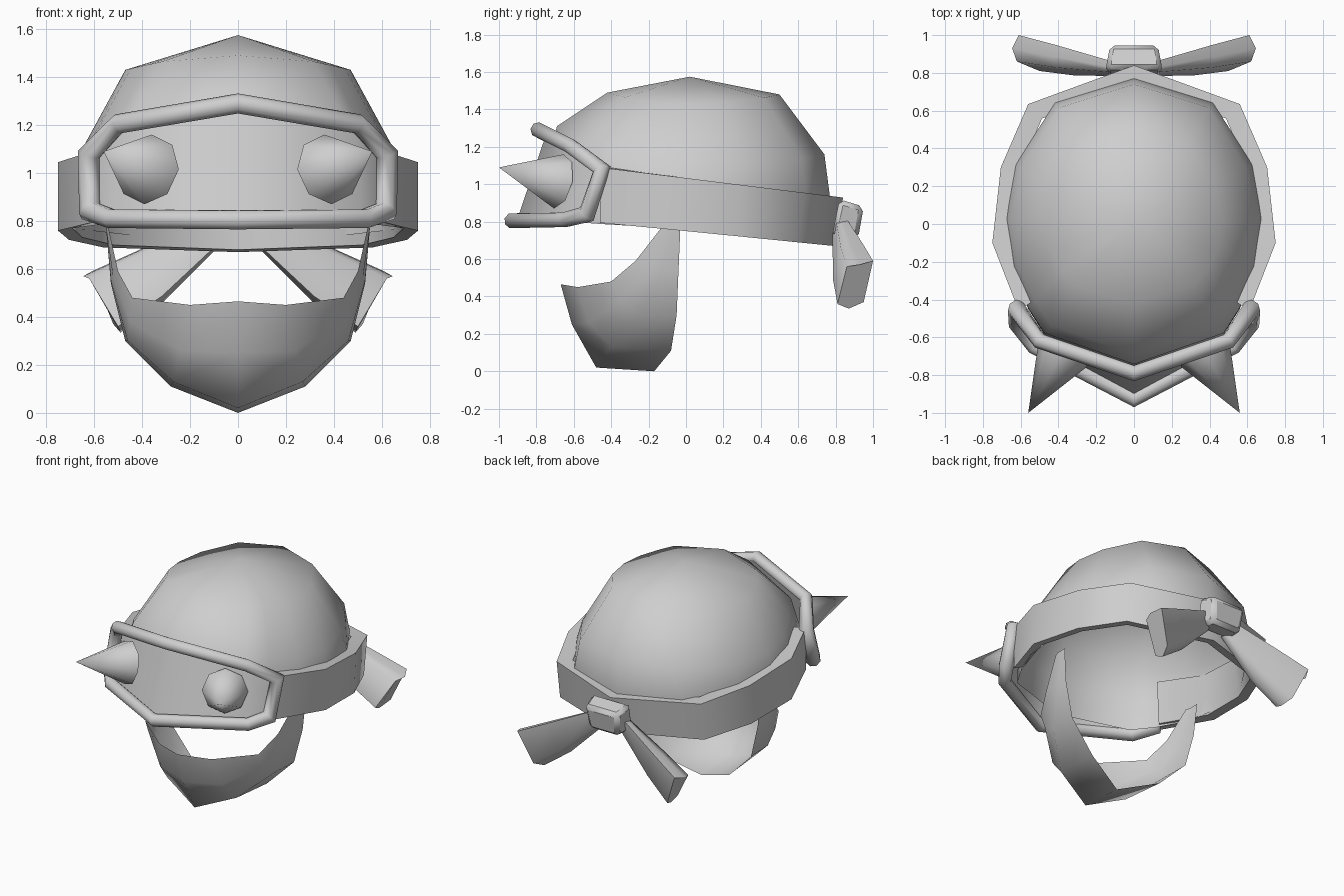
import bpy
import bmesh
from math import sin, cos, radians
from mathutils import Vector

cube = bpy.data.objects.get("Cube")
if cube:
    bpy.data.objects.remove(cube, do_unlink=True)

GREY = (0.62, 0.62, 0.62, 1)
grey = bpy.data.materials.new("plain grey")
grey.use_nodes = True
grey.diffuse_color = GREY
grey.node_tree.nodes["Principled BSDF"].inputs["Base Color"].default_value = GREY
CENTRE = Vector((0, -0.1, 0.75))


def select_only(obj):
    bpy.ops.object.select_all(action="DESELECT")
    obj.select_set(True)
    bpy.context.view_layer.objects.active = obj


def smooth(obj, angle):
    select_only(obj)
    bpy.ops.object.shade_smooth_by_angle(angle=radians(angle))


def mirror(obj):
    mod = obj.modifiers.new("mirror", "MIRROR")
    mod.merge_threshold = 0.002


def loft(name, rows, closed=False, caps="", angle=60):
    """Skin matching rows of points, mirrored across x."""
    bm = bmesh.new()
    grid = [[bm.verts.new(p) for p in row] for row in rows]
    count = len(grid[0])
    for a, b in zip(grid, grid[1:]):
        for i in range(count if closed else count - 1):
            j = (i + 1) % count
            bm.faces.new((a[i], a[j], b[j], b[i]))
    if "start" in caps:
        bm.faces.new(grid[0])
    if "end" in caps:
        bm.faces.new(grid[-1])
    bmesh.ops.remove_doubles(bm, verts=bm.verts, dist=0.001)
    bmesh.ops.recalc_face_normals(bm, faces=bm.faces)
    outward = sum(f.normal.dot(f.calc_center_median() - CENTRE) * f.calc_area()
                  for f in bm.faces)
    if outward < 0:
        bmesh.ops.reverse_faces(bm, faces=bm.faces)
    mesh = bpy.data.meshes.new(name)
    bm.to_mesh(mesh)
    bm.free()
    obj = bpy.data.objects.new(name, mesh)
    bpy.context.collection.objects.link(obj)
    mesh.materials.append(grey)
    smooth(obj, angle)
    mirror(obj)
    return obj


# Hollow dome: each ring is half width, then (y, z) at front, and back, and side z
def dome_ring(width, front, back, side_z):
    ring = []
    for degrees in (90, 54, 24, 2, -18, -36, -49, -90):
        c, s = cos(radians(degrees)), sin(radians(degrees))
        y, z = back if s > 0 else front
        swell = 1.03 if degrees in (54, -49) else 1
        ring.append((width * c * swell if abs(degrees) < 90 else 0,
                     abs(s) * y * swell, side_z + (z - side_z) * s * s))
    return ring


loft("dome", [
    [(0, 0.02, 1.575)] * 8,
    dome_ring(0.47, (-0.42, 1.49), (0.5, 1.48), 1.43),
    dome_ring(0.65, (-0.69, 1.31), (0.74, 1.16), 1.1),
    dome_ring(0.69, (-0.76, 1.05), (0.77, 0.93), 0.98),
    dome_ring(0.69, (-0.77, 0.82), (0.74, 0.72), 0.77),
])

# Tilted headband, a thick strip running from the visor round to the knot
band_rows = []
for x, y in ((0, 0.84), (0.56, 0.635), (0.705, 0.3), (0.75, -0.1), (0.61, -0.46)):
    top, bottom = 1.033 - 0.124 * y, 0.75 - 0.095 * y
    low_y = y - 0.06 * max(y, 0)
    band_rows.append([(x, y, top), (x, low_y, bottom),
                      (x * 0.92, low_y * 0.92, bottom + 0.01),
                      (x * 0.87, y * 0.88, top)])
loft("headband", band_rows, closed=True, caps="end")

# Visor: rounded frame and a slightly recessed panel
upper = [(0, -0.79, 1.29), (0.5, -0.62, 1.205), (0.62, -0.45, 1.08)]
lower = [(0, -0.93, 0.805), (0.53, -0.65, 0.81), (0.615, -0.53, 0.84)]


def recessed(points, depth):
    return [(x * 0.98, y + depth, z) for x, y, z in points]


loft("visor_panel", [recessed(upper, 0.05), recessed(lower, 0.025)])

half = upper + lower[::-1]
loop = half + [(-x, y, z) for x, y, z in half[::-1] if x]
curve = bpy.data.curves.new("visor_frame", "CURVE")
curve.dimensions = "3D"
curve.bevel_depth = 0.042
curve.bevel_resolution = 2
spline = curve.splines.new("POLY")
spline.points.add(len(loop) - 1)
for point, co in zip(spline.points, loop):
    point.co = (*co, 1)
    # Thicken the side corners, where the bend pinches the tube
    point.radius = 1.2 if abs(co[0]) > 0.6 else 1
spline.use_cyclic_u = True
frame = bpy.data.objects.new("visor_frame", curve)
bpy.context.collection.objects.link(frame)
curve.materials.append(grey)
select_only(frame)
bpy.ops.object.convert(target="MESH")
smooth(bpy.context.object, 65)

# Pointed eye spikes
tip, base = Vector((0.56, -1, 1.09)), Vector((0.375, -0.68, 1.015))
axis = tip - base
bpy.ops.mesh.primitive_cone_add(
    vertices=8, radius1=0.148, radius2=0, depth=axis.length,
    location=(tip + base) / 2, rotation=axis.to_track_quat("Z", "Y").to_euler())
spike = bpy.context.object
spike.name = "eye_spikes"
spike.data.materials.append(grey)
smooth(spike, 60)
# Move the origin to the world centre so the mirror works across x
bpy.ops.object.transform_apply(location=True, rotation=True, scale=True)
mirror(spike)

# Chin guard: a sheet hanging from a strap on each side
loft("chin_guard", [
    [(0, -0.67, 0.465), (0, -0.61, 0.25), (0, -0.48, 0.02), (0, -0.17, 0)],
    [(0.2, -0.58, 0.45), (0.24, -0.52, 0.26), (0.27, -0.4, 0.13), (0.28, -0.08, 0.11)],
    [(0.44, -0.4, 0.48), (0.45, -0.35, 0.38), (0.46, -0.25, 0.3), (0.47, -0.05, 0.3)],
    [(0.5, -0.27, 0.59), (0.52, -0.19, 0.56), (0.53, -0.12, 0.55), (0.53, -0.04, 0.54)],
    [(0.54, -0.13, 0.77), (0.55, -0.1, 0.77), (0.55, -0.06, 0.77), (0.55, -0.03, 0.77)],
])

# Knot at the back
section = [(0.15, 0.82, 0.92), (0.13, 0.95, 0.88), (0.11, 0.92, 0.71), (0.15, 0.78, 0.72)]
knot = loft("knot", [[(0, y, z) for x, y, z in section], section],
            closed=True, caps="end")
bevel = knot.modifiers.new("bevel", "BEVEL")
bevel.width = 0.025
bevel.segments = 1

# Flared tails hanging from the knot
flare = [(0.645, 0.93, 0.57), (0.61, 1, 0.59), (0.52, 0.95, 0.37),
         (0.49, 0.87, 0.335), (0.5, 0.81, 0.36), (0.62, 0.86, 0.56)]
middle = sum((Vector(p) for p in flare), Vector()) / len(flare)


def tail_section(centre, size):
    return [Vector(centre) + (Vector(p) - middle) * size for p in flare]


loft("tails", [tail_section((0.09, 0.82, 0.765), 0.4),
               tail_section((0.37, 0.865, 0.575), 0.84), flare],
     closed=True, caps="start end", angle=75)
